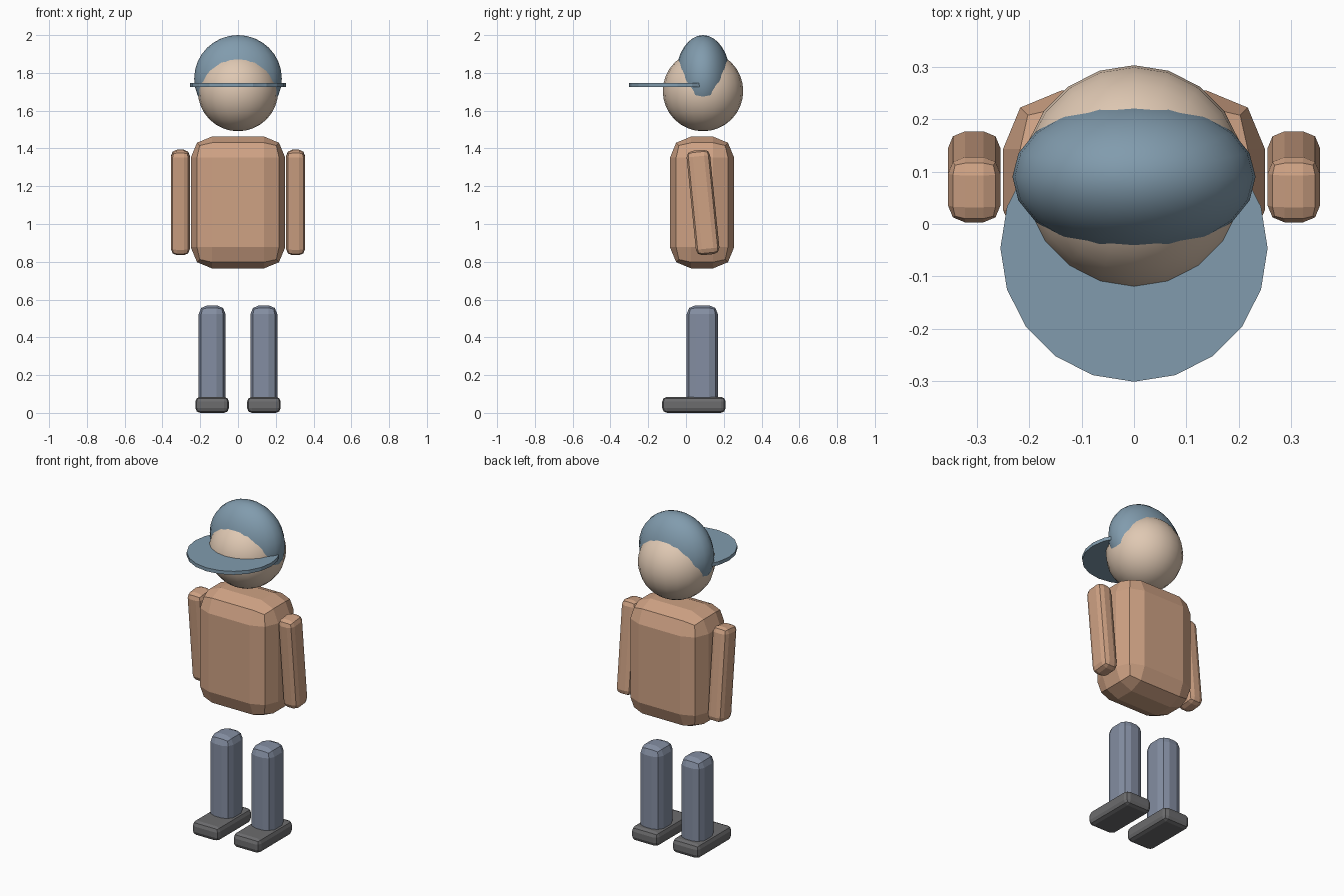
import bpy

if "Cube" in bpy.data.objects:
    bpy.data.objects.remove(bpy.data.objects["Cube"])


def material(name, rgb):
    m = bpy.data.materials.new(name)
    m.diffuse_color = (*rgb, 1)
    m.use_nodes = True
    m.node_tree.nodes["Principled BSDF"].inputs["Base Color"].default_value = m.diffuse_color
    return m


SHIRT = material("shirt", (0.62, 0.36, 0.23))
SKIN = material("skin", (0.74, 0.58, 0.45))
TROUSER = material("trousers", (0.23, 0.27, 0.36))
SHOE = material("shoe", (0.15, 0.15, 0.155))
CAP = material("cap", (0.22, 0.33, 0.42))


def rounded_box(name, centre, size, bevel, mat, tilt=0.0):
    """Box with a two-segment faceted bevel."""
    bpy.ops.mesh.primitive_cube_add(size=1, location=centre)
    ob = bpy.context.object
    ob.name = name
    ob.scale = size
    bpy.ops.object.transform_apply(location=False, rotation=False, scale=True)
    ob.rotation_euler.x = tilt
    mod = ob.modifiers.new("bevel", 'BEVEL')
    mod.width = bevel
    mod.segments = 2
    mod.limit_method = 'NONE'
    ob.data.materials.append(mat)
    return ob


def ball(name, centre, radii, segments, rings, mat):
    """Smooth ellipsoid."""
    bpy.ops.mesh.primitive_uv_sphere_add(segments=segments, ring_count=rings,
                                         radius=1, location=centre)
    ob = bpy.context.object
    ob.name = name
    ob.scale = radii
    bpy.ops.object.transform_apply(location=False, rotation=False, scale=True)
    bpy.ops.object.shade_smooth()
    ob.data.materials.append(mat)
    return ob


# Torso
rounded_box("torso", (0, 0.085, 1.114), (0.50, 0.34, 0.698), 0.112, SHIRT)

# Arms, legs and shoes on both sides
for side, s in (("right", 1), ("left", -1)):
    rounded_box(f"{side}_arm", (s * 0.305, 0.09, 1.114), (0.10, 0.125, 0.555),
                0.032, SHIRT, tilt=0.1)
    rounded_box(f"{side}_leg", (s * 0.137, 0.086, 0.297), (0.143, 0.166, 0.545),
                0.047, TROUSER)
    rounded_box(f"{side}_shoe", (s * 0.137, 0.042, 0.0425), (0.178, 0.336, 0.085),
                0.026, SHOE)

# Head
ball("head", (0, 0.09, 1.704), (0.213, 0.213, 0.213), 20, 16, SKIN)

# Cap crown, narrow front to back, and its flat round brim
ball("cap_crown", (0, 0.09, 1.77), (0.232, 0.146, 0.23), 20, 16, CAP)
bpy.ops.mesh.primitive_cylinder_add(vertices=20, radius=0.255, depth=0.021,
                                    location=(0, -0.046, 1.735))
brim = bpy.context.object
brim.name = "cap_brim"
brim.data.materials.append(CAP)
